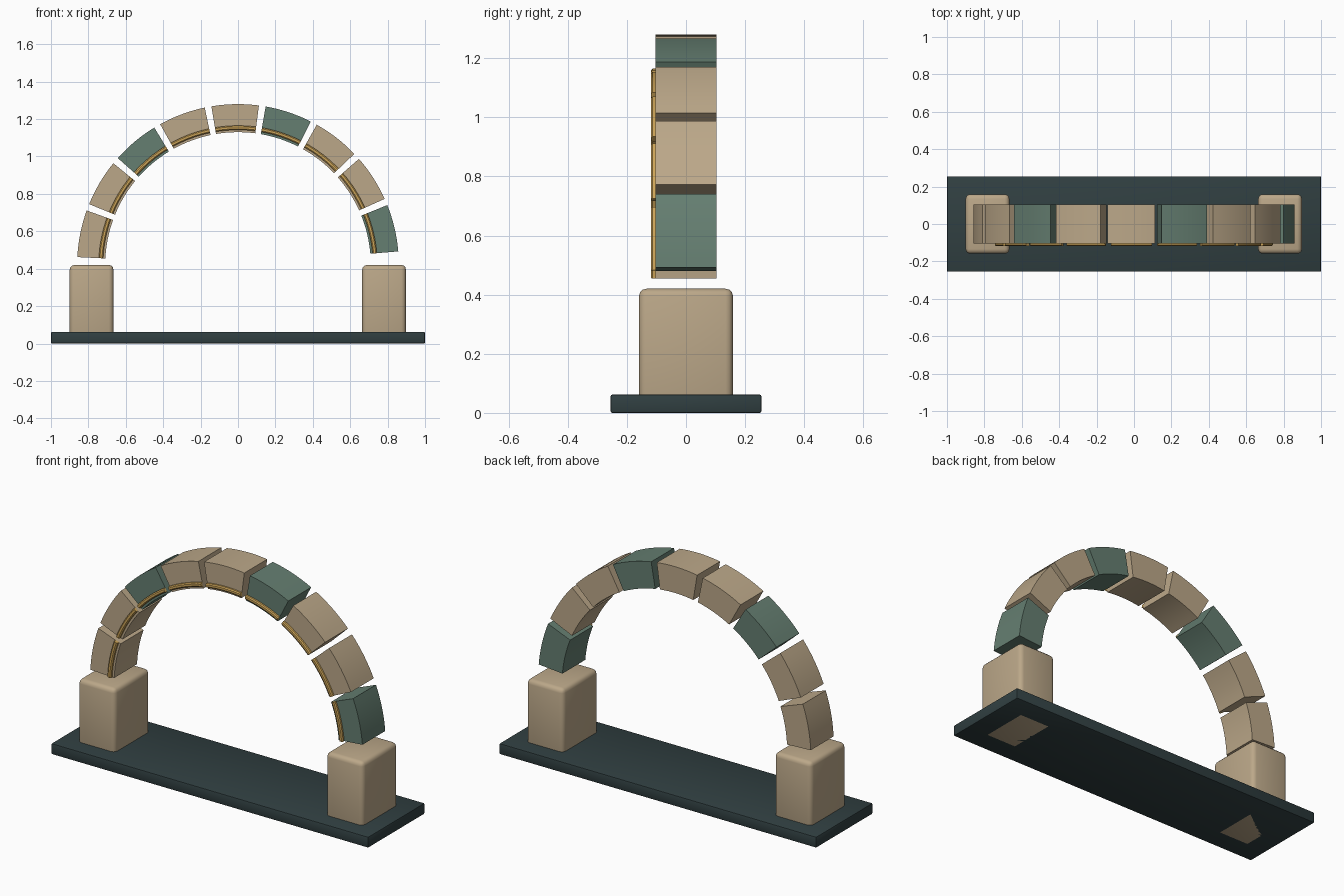
import bpy, bmesh
from math import radians, sin, cos

if "Cube" in bpy.data.objects:
    bpy.data.objects.remove(bpy.data.objects["Cube"])


def material(name, rgb):
    m = bpy.data.materials.new(name)
    m.diffuse_color = (*rgb, 1)
    m.use_nodes = True
    m.node_tree.nodes["Principled BSDF"].inputs["Base Color"].default_value = m.diffuse_color
    return m


SAND = material("sandstone", (0.50, 0.39, 0.25))
GREEN = material("green_stone", (0.13, 0.21, 0.165))
DARK = material("dark_slate", (0.03, 0.05, 0.053))
GOLD = material("gold", (0.62, 0.38, 0.10))
CENTRE_Z = 0.42


def finish(name, bm, mat):
    bmesh.ops.recalc_face_normals(bm, faces=bm.faces)
    me = bpy.data.meshes.new(name)
    bm.to_mesh(me)
    bm.free()
    me.materials.append(mat)
    ob = bpy.data.objects.new(name, me)
    bpy.context.collection.objects.link(ob)
    bpy.context.view_layer.objects.active = ob
    ob.select_set(True)
    bpy.ops.object.shade_smooth_by_angle(angle=radians(30))
    ob.select_set(False)
    return ob


def box(name, x, size, bevel, segments, mat):
    """Bevelled box standing on z = 0."""
    bm = bmesh.new()
    bmesh.ops.create_cube(bm, size=1)
    for v in bm.verts:
        v.co = (x + v.co.x * size[0], v.co.y * size[1], (v.co.z + 0.5) * size[2])
    bmesh.ops.bevel(bm, geom=bm.edges[:], offset=bevel, segments=segments,
                    profile=0.5, affect='EDGES')
    return finish(name, bm, mat)


def arc_sweep(name, profile, start, end, steps, mat):
    """Sweep a (radius, y) profile around the arch centre, degrees from the left."""
    bm = bmesh.new()
    rings = []
    for i in range(steps + 1):
        a = radians(start + (end - start) * i / steps)
        rings.append([bm.verts.new((-r * cos(a), y, CENTRE_Z + r * sin(a)))
                      for r, y in profile])
    n = len(profile)
    for a, b in zip(rings, rings[1:]):
        for j in range(n):
            k = (j + 1) % n
            bm.faces.new((a[j], a[k], b[k], b[j]))
    bm.faces.new(rings[0])
    bm.faces.new(rings[-1])
    return finish(name, bm, mat)


# Base slab and the two rounded piers
box("base_slab", 0, (2.0, 0.51, 0.062), 0.006, 2, DARK)
for side, x in (("left", -0.783), ("right", 0.781)):
    box(side + "_pier", x, (0.234, 0.318, 0.42), 0.025, 3, SAND)

# Nine separated arch stones, every third one green, each with a gold front band
STONE = [(0.71, -0.103), (0.86, -0.103), (0.86, 0.103), (0.71, 0.103)]
BAND = [(0.722, -0.10), (0.722, -0.113), (0.728, -0.118),
        (0.739, -0.118), (0.745, -0.113), (0.745, -0.10)]
for i in range(9):
    start = 2.8 + 19.42 * i
    end = start + 17.0
    arc_sweep(f"arch_stone_{i + 1}", STONE, start, end, 8,
              GREEN if i % 3 == 2 else SAND)
    arc_sweep(f"gold_band_{i + 1}", BAND, start, end, 8, GOLD)
